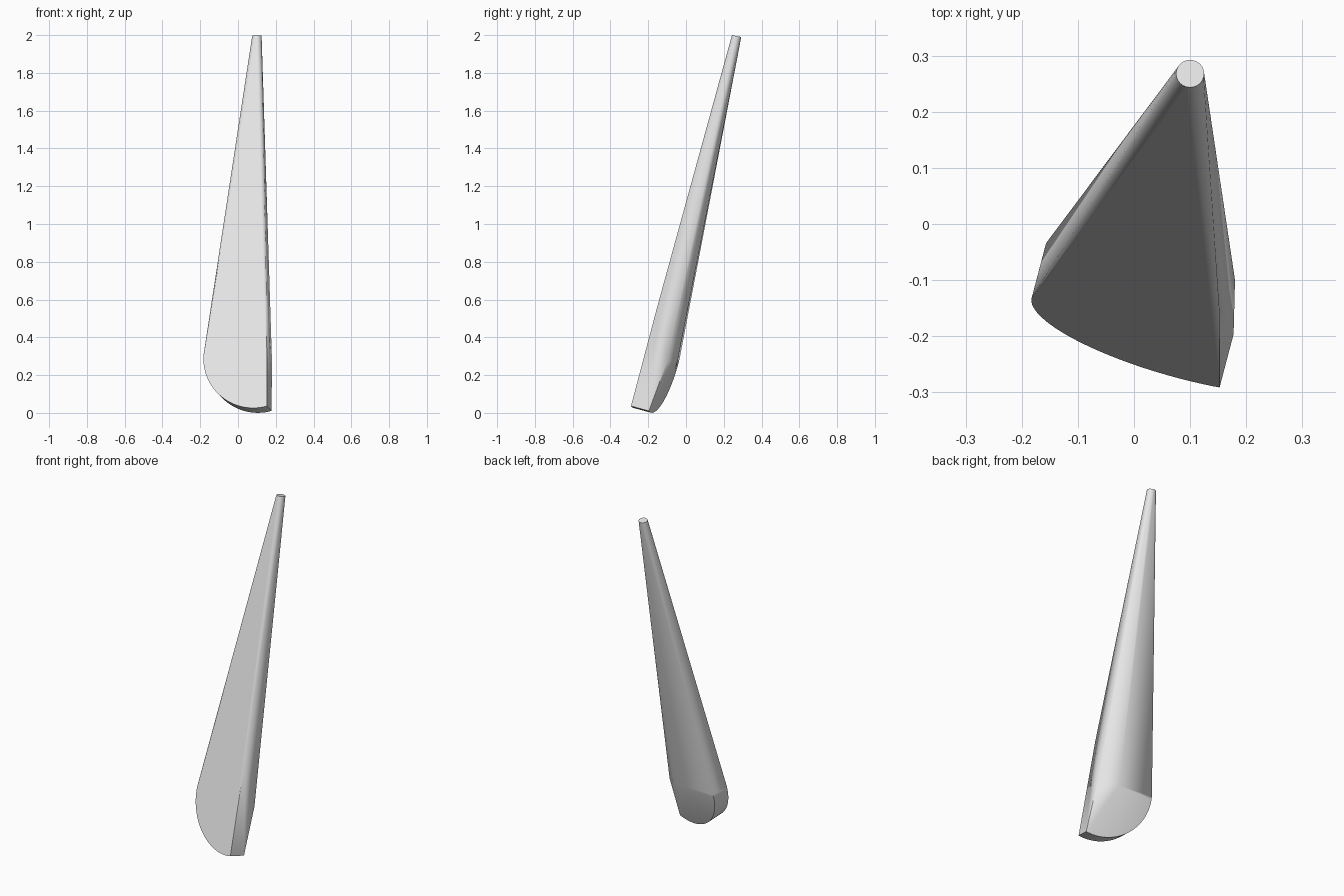
import bpy
import bmesh
from math import cos, sin, radians, tau
from mathutils import Vector

cube = bpy.data.objects.get("Cube")
if cube:
    bpy.data.objects.remove(cube)

# Single grey material
grey = bpy.data.materials.new("light_grey")
grey.use_nodes = True
grey.diffuse_color = (0.8, 0.8, 0.8, 1)
grey.node_tree.nodes["Principled BSDF"].inputs["Base Color"].default_value = (0.8, 0.8, 0.8, 1)


def on_front(x, z):
    """Point on the slanted front plane."""
    return Vector((x, -0.261 + 0.27 * z - 0.263 * x, z))


# Rounded toe on the front plane, and its copy pushed back by the thickness
thickness = Vector((0.263, 1, -0.27)) * 0.095
steps = 28
points = []
for i in range(steps + 1):
    t = radians(-6 + 112 * i / steps)
    front = on_front(0.08 - 0.263 * cos(t), 0.285 - 0.259 * sin(t))
    points += [front, front + thickness]

# Upper end of the sharp side edge, back corner of the side and back ridge
points += [Vector((0.152, -0.15, 0.57)),
           Vector((0.18, -0.1, 0.27)),
           Vector((0.07, -0.045, 0.275))]

# Small tilted disc at the tip
for i in range(24):
    a = tau * i / 24
    points.append(Vector((0.1 + 0.025 * cos(a), 0.268 + 0.0245 * sin(a), 1.995 - 0.005 * sin(a))))

# Skin the sections into one tapered solid
bm = bmesh.new()
for p in points:
    bm.verts.new(p)
hull = bmesh.ops.convex_hull(bm, input=bm.verts[:])
loose = [v for v in bm.verts if not v.link_faces]
bmesh.ops.delete(bm, geom=loose, context='VERTS')
bmesh.ops.dissolve_limit(bm, angle_limit=radians(0.6), verts=bm.verts[:], edges=bm.edges[:])
bmesh.ops.recalc_face_normals(bm, faces=bm.faces[:])

mesh = bpy.data.meshes.new("tapered_blade")
bm.to_mesh(mesh)
bm.free()
mesh.materials.append(grey)
blade = bpy.data.objects.new("tapered_blade", mesh)
bpy.context.collection.objects.link(blade)

bpy.ops.object.select_all(action='DESELECT')
blade.select_set(True)
bpy.context.view_layer.objects.active = blade
bpy.ops.object.shade_smooth_by_angle(angle=radians(22))
